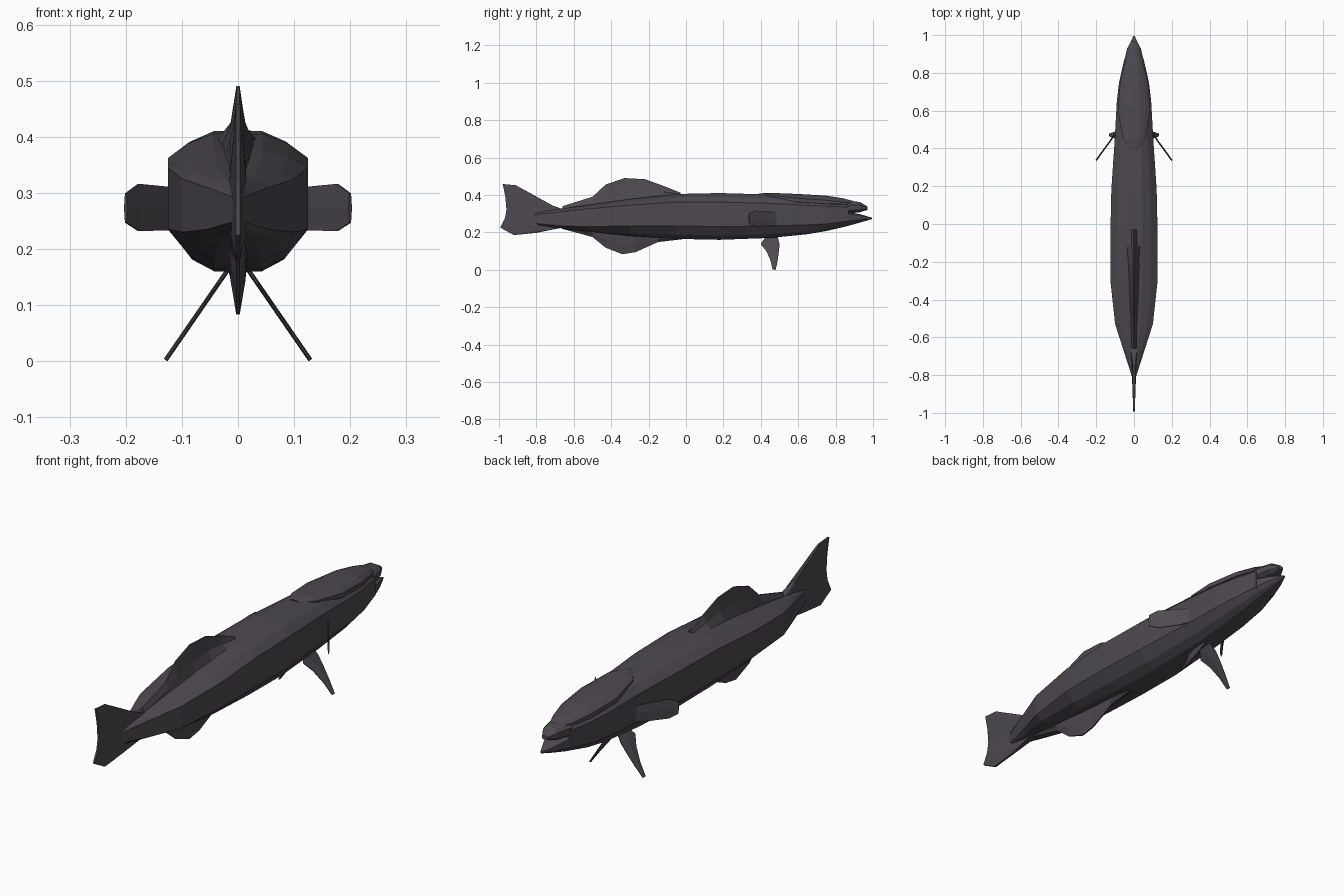
import bpy, bmesh
from mathutils import Vector

skin_mat = bpy.data.materials.new("dark plum grey")
skin_mat.diffuse_color = (0.075, 0.066, 0.080, 1)


def skin(name, rings):
    """Bridge closed rings of equal length and cap both ends."""
    bm = bmesh.new()
    loops = [[bm.verts.new(p) for p in r] for r in rings]
    n = len(loops[0])
    for a, b in zip(loops, loops[1:]):
        for i in range(n):
            j = (i + 1) % n
            bm.faces.new((a[i], a[j], b[j], b[i]))
    bm.faces.new(loops[0])
    bm.faces.new(loops[-1][::-1])
    bmesh.ops.recalc_face_normals(bm, faces=bm.faces)
    me = bpy.data.meshes.new(name)
    bm.to_mesh(me)
    bm.free()
    me.materials.append(skin_mat)
    ob = bpy.data.objects.new(name, me)
    bpy.context.collection.objects.link(ob)
    return ob


def section(y, w, top, up, low, bot):
    """Body cross-section: rounded top, flat sides, rounded belly."""
    half = [(0.36 * w, top), (0.72 * w, top - 0.4 * (top - up)), (w, up),
            (w, low), (0.68 * w, bot + 0.3 * (low - bot)), (0.35 * w, bot)]
    return [(x, y, z) for x, z in half] + [(-x, y, z) for x, z in half[::-1]]


def blade(points, normal=(1, 0, 0)):
    """Fin cross-section: points with half thickness, doubled along normal."""
    n = Vector(normal).normalized()
    return ([Vector(p) + n * w for p, w in points]
            + [Vector(p) - n * w for p, w in points[::-1]])


# Body and jaws
skin("body", [section(*r) for r in [
    (-0.83, .004, .300, .290, .250, .240),
    (-0.67, .055, .325, .310, .235, .222),
    (-0.53, .100, .345, .325, .230, .205),
    (-0.30, .125, .378, .345, .235, .180),
    (-0.05, .125, .405, .362, .235, .165),
    (0.18, .120, .410, .362, .230, .160),
    (0.45, .102, .402, .355, .235, .170),
    (0.65, .091, .392, .345, .240, .190),
    (0.75, .079, .385, .340, .245, .207),
    (0.87, .052, .368, .335, .260, .235)]])
skin("upper_jaw", [section(*r) for r in [
    (0.86, .053, .370, .345, .315, .300),
    (0.93, .036, .362, .345, .320, .307),
    (0.97, .014, .338, .333, .325, .320)]])
skin("lower_jaw", [section(*r) for r in [
    (0.86, .053, .310, .300, .258, .233),
    (0.93, .033, .297, .290, .268, .252),
    (0.995, .004, .278, .277, .273, .271)]])

# Raised plate on top of the head
skin("head_plate", [section(*r) for r in [
    (0.39, .022, .408, .404, .392, .385),
    (0.45, .060, .411, .398, .380, .370),
    (0.60, .085, .405, .382, .362, .350),
    (0.75, .074, .396, .372, .352, .340),
    (0.84, .052, .382, .362, .350, .340),
    (0.90, .028, .366, .356, .346, .340)]])

# Dorsal and anal fins: y, base z, edge z, base half width
dorsal = [(-.66, .315, .340, .012), (-.50, .340, .390, .018),
          (-.43, .350, .455, .022), (-.33, .365, .490, .026),
          (-.22, .378, .484, .032), (-.12, .390, .448, .040),
          (-.03, .400, .412, .045)]
anal = [(-.66, .235, .218, .010), (-.50, .210, .175, .014),
        (-.43, .200, .118, .018), (-.34, .190, .083, .018),
        (-.27, .185, .094, .018), (-.15, .175, .148, .020),
        (-.02, .172, .163, .012)]
for name, rows in (("dorsal_fin", dorsal), ("anal_fin", anal)):
    skin(name, [blade([((0, y, a), w), ((0, y, a + .45 * (b - a)), .013),
                       ((0, y, b), .003)]) for y, a, b, w in rows])

# Tail fin: fan from the tail root to its notched edge
edge = [(-.80, .197), (-.92, .185), (-.993, .225), (-.968, .275), (-.960, .32),
        (-.966, .39), (-.98, .458), (-.91, .452), (-.76, .358)]
rings = []
for i, (y, z) in enumerate(edge):
    root = Vector((0, -.66, .225 + .10 * i / (len(edge) - 1)))
    tip = Vector((0, y, z))
    rings.append(blade([(root, .016), (root.lerp(tip, .5), .010), (tip, .004)]))
skin("tail_fin", rings)

# Paired fins, mirrored left and right
for side, s in (("right", 1), ("left", -1)):
    skin(side + "_pectoral_fin", [
        blade([((s * x, y, a), .002), ((s * x, y, (a + b) / 2), .004),
               ((s * x, y, b), .002)], (s * .78, .62, 0))
        for x, y, a, b in [(.095, .485, .240, .308), (.125, .440, .233, .311),
                           (.177, .370, .232, .316), (.200, .337, .247, .299)]])
    skin(side + "_pelvic_fin", [
        blade([((s * (.02 + (.16 - z) * .69), y, z), w)
               for y, w in ((a, .0015), ((a + b) / 2, .004), (b, .0015))],
              (s * .82, 0, .57))
        for z, a, b in [(.175, .425, .49), (.138, .400, .50), (.10, .430, .497),
                        (.05, .452, .490), (.002, .463, .480)]])
